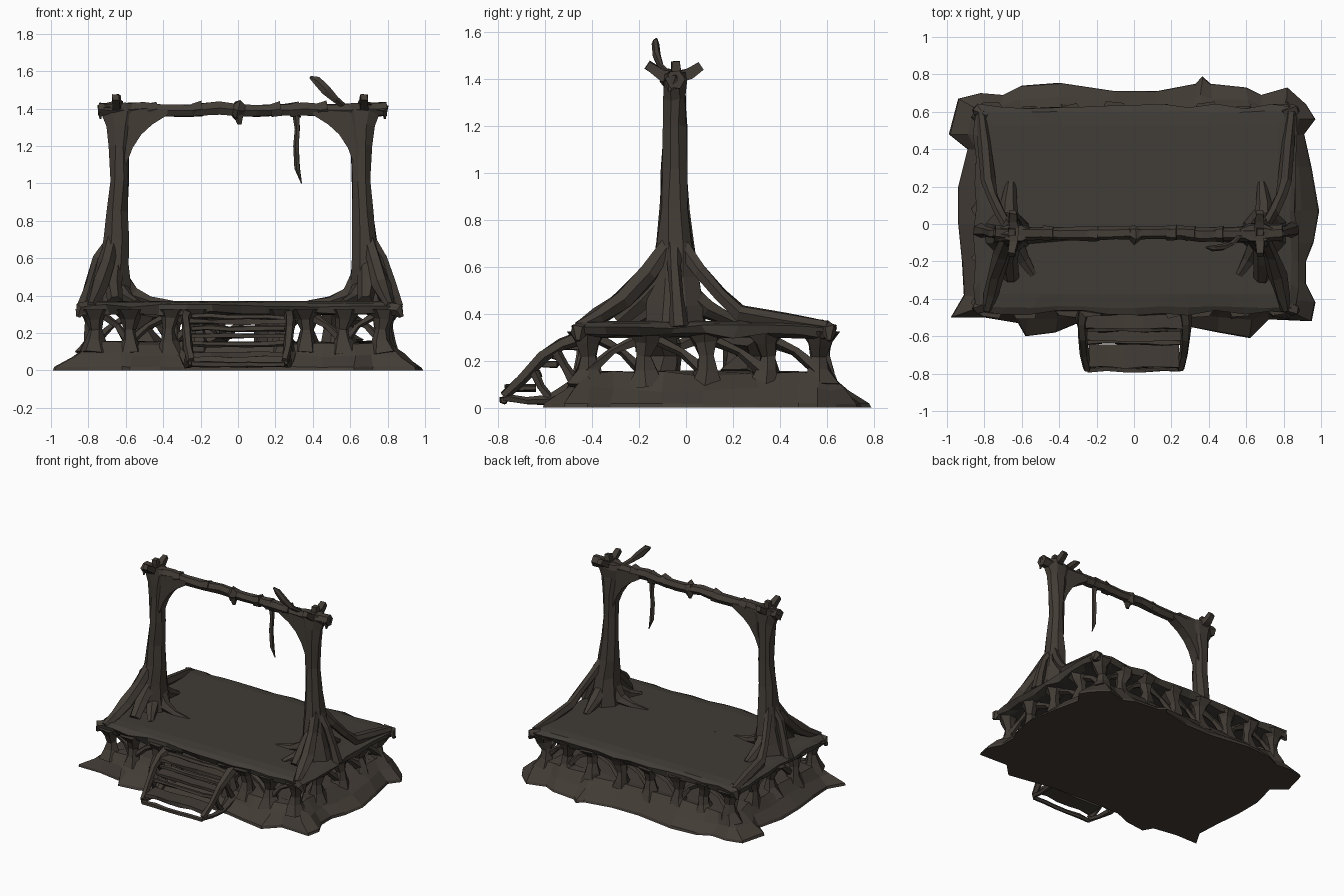
import bpy, bmesh, math, random
from mathutils import Vector

random.seed(7)


def material(name, rgb):
    m = bpy.data.materials.new(name)
    m.diffuse_color = (*rgb, 1)
    return m


WOOD = material("dark_wood", (0.055, 0.045, 0.036))
DECK = material("deck_grey_brown", (0.052, 0.045, 0.037))


def jit(a):
    return random.uniform(-a, a)


def loft(name, rings, mat=WOOD):
    """Skin a list of equal-length vertex rings and cap both ends."""
    bm = bmesh.new()
    vs = [[bm.verts.new(p) for p in r] for r in rings]
    n = len(vs[0])
    for a, b in zip(vs, vs[1:]):
        for i in range(n):
            j = (i + 1) % n
            bm.faces.new((a[i], a[j], b[j], b[i]))
    bm.faces.new(vs[0][::-1])
    bm.faces.new(vs[-1])
    bmesh.ops.recalc_face_normals(bm, faces=bm.faces)
    me = bpy.data.meshes.new(name)
    bm.to_mesh(me)
    bm.free()
    me.materials.append(mat)
    ob = bpy.data.objects.new(name, me)
    bpy.context.collection.objects.link(ob)
    return ob


def tube(name, pts, sides=6, rough=0.15, mat=WOOD, flat=1.0):
    """Faceted branch through points (x, y, z, radius)."""
    ps = [Vector(p[:3]) for p in pts]
    d = ps[-1] - ps[0]
    k = min(range(3), key=lambda i: abs(d[i]))
    ref = Vector([1.0 if i == k else 0.0 for i in range(3)])
    rings = []
    for i, p in enumerate(ps):
        t = (ps[min(i + 1, len(ps) - 1)] - ps[max(i - 1, 0)]).normalized()
        u = t.cross(ref).normalized()
        v = t.cross(u)
        ring = []
        for s in range(sides):
            a = 2 * math.pi * (s + 0.5) / sides
            r = pts[i][3] * (1 + jit(rough))
            ring.append(p + u * math.cos(a) * r + v * math.sin(a) * r * flat)
        rings.append(ring)
    return loft(name, rings, mat)


def box(name, c, size, j=0.008, mat=WOOD):
    """Rough plank along x, split in segments."""
    rings = []
    for i in range(6):
        x = c[0] + size[0] * (i / 5 - 0.5)
        rings.append([(x, c[1] + sy * size[1] / 2 + jit(j), c[2] + sz * size[2] / 2 + jit(j))
                      for sy, sz in ((-1, -1), (1, -1), (1, 1), (-1, 1))])
    return loft(name, rings, mat)


# ---- earth and root mound ----
outline = [(-.99, .48), (-.94, .67), (-.82, .70), (-.7, .69), (-.6, .74), (-.4, .755), (-.1, .71),
           (.12, .71), (.33, .75), (.365, .79), (.41, .75), (.6, .73), (.68, .69), (.82, .73),
           (.92, .64), (.97, .56), (.91, .48), (.95, .3), (.99, .07), (.96, -.1), (.92, -.2),
           (.92, -.32), (.97, -.42), (.95, -.52), (.72, -.51), (.62, -.61), (.45, -.58),
           (.3, -.55), (0, -.53), (-.3, -.53), (-.42, -.58), (-.58, -.60), (-.62, -.53),
           (-.8, -.5), (-.98, -.5), (-.91, -.38), (-.92, -.2), (-.94, 0), (-.94, .2), (-.89, .4)]


def mound_ring(f, z, j):
    ring = []
    for x, y in outline:
        ix, iy = max(-.78, min(.79, x)), max(-.43, min(.6, y))
        ring.append((x + (ix - x) * f + jit(j), y + (iy - y) * f + jit(j), z + jit(j)))
    return ring


loft("root_mound", [[(x, y, 0) for x, y in outline], mound_ring(0.04, .018, 0.003),
                    mound_ring(.5, .08, .012), mound_ring(.95, .145, .012),
                    [(x * .9, y * .9 + .01, z) for x, y, z in mound_ring(1, .15, .01)]])


# ---- deck slab with a ragged edge ----
def deck_ring(inset, z, jx, jz):
    x0, x1, y0, y1 = -.85 + inset, .87 - inset, -.475 + inset, .63 - inset
    ring = []
    corners = [(x0, y0), (x1, y0), (x1, y1), (x0, y1)]
    for (ax, ay), (bx, by), n in zip(corners, corners[1:] + corners[:1], (12, 8, 12, 8)):
        for i in range(n):
            t = i / n
            ring.append((ax + (bx - ax) * t + jit(jx), ay + (by - ay) * t + jit(jx), z + jit(jz)))
    return ring


loft("deck", [deck_ring(.07, .30, .01, .004), deck_ring(.015, .305, .012, .014),
              deck_ring(0, .345, .014, .008), deck_ring(.03, .362, .006, .004),
              deck_ring(.1, .37, 0, 0)], DECK)

# torn drips at the deck corners
for x, y in ((-.84, -.45), (.86, -.46), (.86, .61), (-.84, .61)):
    s = 1 if x > 0 else -1
    tube("deck_corner_drip", [(x - s * .06, y * .95, .335, .04), (x, y, .325, .035),
                              (x + s * .015, y, .285, .012)], 5)

# ---- pillars and arching roots under the deck ----
front = [(x, -.42) for x in (-.77, -.58, -.36, -.22, .23, .36, .57, .78)]
back = [(x, .57) for x in (.78, .58, .38, .14, -.1, -.35, -.56, -.77)]
right = [(.78, y) for y in (-.42, -.17, .08, .34, .57)]
left = [(-.77, y) for y in (.57, .32, .08, -.18, -.42)]
for x, y in front + back + right[1:-1] + left[1:-1]:
    dx, dy = jit(.015), jit(.015)
    tube("deck_pillar", [(x, y, .09, .085), (x + dx, y + dy, .16, .05), (x + dx, y + dy, .22, .034),
                         (x, y, .275, .05), (x, y, .325, .085)], 6, .22)
for run in (front[:4], front[4:], right, back, left):
    for (ax, ay), (bx, by) in zip(run, run[1:]):
        if random.random() < .5:
            ax, ay, bx, by = bx, by, ax, ay
        mx, my = ax * .6 + bx * .4, ay * .6 + by * .4
        tube("arch_root", [(ax, ay, .15, .03), (mx * .98, my * .98, .24, .018),
                           (bx * .97, by * .97, .31, .03)], 5, .25)
for x in (-.5, -.15, .2, .55):
    for y in (-.12, .25):
        tube("inner_root", [(x, y, .12, .11), (x + jit(.05), y + jit(.05), .22, .06),
                            (x, y, .31, .11)], 6, .25)

# ---- front stairs ----
for s in (-1, 1):
    def stair_part(name, path):
        tube(name, [(s * x, y, z, r) for x, y, z, r in path], 5, .2)
    stair_part("stair_stringer", [(.27, -.44, .30, .035), (.28, -.53, .27, .028), (.275, -.61, .22, .026),
                                  (.265, -.70, .12, .024), (.25, -.775, .05, .022)])
    stair_part("stair_ground_root", [(.25, -.775, .045, .018), (.26, -.68, .028, .018),
                                     (.27, -.58, .03, .022), (.28, -.46, .09, .04)])
    stair_part("stair_strut", [(.268, -.655, .17, .022), (.265, -.62, .09, .016), (.265, -.57, .03, .022)])
    stair_part("stair_strut", [(.275, -.56, .25, .022), (.275, -.52, .18, .018), (.275, -.47, .10, .03)])
for y, z, d, w in ((-.51, .262, .10, .52), (-.585, .185, .08, .50), (-.705, .085, .125, .48)):
    box("stair_tread", (0, y, z, ), (w, d, .026), .006)
for y, z in ((-.47, .285), (-.56, .225), (-.63, .14), (-.775, .035)):
    tube("stair_rung", [(-.25 + i * .1, y + jit(.006), z + jit(.006), .016) for i in range(6)], 5, .25)

# ---- two posts with brackets, buttress roots and cross arms ----
for s in (-1, 1):
    def X(x):
        return s * x + .012

    rows = [(.355, .69, .12, .13), (.44, .68, .095, .12), (.56, .672, .08, .10), (.70, .663, .068, .078),
            (.85, .655, .056, .06), (1.02, .648, .05, .055), (1.2, .648, .054, .052),
            (1.31, .643, .075, .05), (1.385, .645, .10, .048), (1.425, .65, .09, .042)]
    rings = []
    for z, cx, rx, ry in rows:
        ring = []
        for i in range(8):
            a = math.pi * (i + .5) / 4
            ring.append((X(cx + math.cos(a) * rx * 1.06 + jit(.006)),
                         -.048 + math.sin(a) * ry * 1.06 + jit(.006), z + jit(.008)))
        rings.append(ring)
    loft("post", rings)
    # curved bracket web below the beam
    prof = [(.61, 1.10), (.575, 1.19), (.53, 1.26), (.47, 1.315), (.39, 1.365), (.39, 1.395), (.66, 1.40), (.66, 1.15)]
    loft("post_bracket", [[(X(x), y, z) for x, z in prof] for y in (-.085, -.015)])

    def root(name, path, n=6):
        tube(name, [(X(x), y, z, r) for x, y, z, r in path], n, .2)
    root("front_buttress", [(.685, -.07, .70, .035), (.72, -.16, .57, .042), (.755, -.27, .455, .045),
                            (.78, -.37, .39, .04), (.80, -.46, .345, .025)])
    root("front_inner_root", [(.67, -.08, .58, .045), (.68, -.19, .46, .05), (.67, -.29, .37, .04)])
    root("back_buttress", [(.685, -.02, .69, .032), (.73, .06, .58, .03), (.77, .15, .48, .03),
                           (.795, .23, .405, .038), (.81, .42, .372, .035), (.83, .60, .345, .025)])
    root("back_inner_root", [(.68, 0, .50, .05), (.68, .09, .42, .045), (.67, .22, .36, .025)])
    root("outer_buttress", [(.70, -.05, .69, .03), (.76, -.05, .60, .03), (.80, -.04, .47, .03),
                            (.835, -.03, .34, .04)])
    root("inner_toe", [(.63, -.05, .47, .06), (.575, -.06, .40, .045), (.48, -.07, .37, .025),
                       (.36, -.08, .362, .012)])
    root("front_toe", [(.65, -.1, .44, .05), (.60, -.19, .385, .035), (.55, -.27, .36, .02)])
    # forked cross arm on the post head
    root("cross_arm", [(.665, -.165, 1.46, .026), (.66, -.10, 1.415, .032), (.655, -.02, 1.41, .034),
                       (.66, .02, 1.425, .03), (.66, .065, 1.455, .026)], 4)
    root("head_peg", [(.66, -.04, 1.39, .03), (.665, -.045, 1.475, .024)], 4)

# ---- top beam, with knots ----
xs = [-.745, -.66, -.5, -.4, -.25, -.1, 0, .1, .25, .36, .5, .66, .795]
tube("top_beam", [(x, -.05 + jit(.008), 1.395 + jit(.008), .036 if abs(x) < .6 else .042) for x in xs], 6, .15)
tube("beam_knot", [(-.03, -.05, 1.40, .035), (0, -.05, 1.39, .055), (.035, -.05, 1.385, .035)], 6, .25)
tube("knot_drip", [(.005, -.06, 1.38, .03), (.01, -.06, 1.315, .012)], 5)
for x in (-.46, -.22, .2, .3, .45):
    tube("beam_wrap", [(x - .025, -.05, 1.39, .038), (x + .03, -.05, 1.398, .044)], 6, .2)
for s, x in ((-1, -.74), (1, .79)):
    tube("beam_end_thorn", [(x - s * .1, -.05, 1.40, .04), (x, -.06, 1.395, .03), (x - s * .005, -.07, 1.345, .006)], 5)

# ---- leaf blade and hanging vine ----
tube("leaf_blade", [(.385, -.125, 1.568, .008), (.42, -.13, 1.55, .026), (.47, -.125, 1.50, .03),
                    (.52, -.105, 1.45, .02), (.57, -.06, 1.41, .016)], 6, .08, WOOD, .6)
tube("hanging_vine", [(.31, -.05, 1.39, .022), (.318, -.05, 1.29, .014), (.312, -.052, 1.2, .015),
                      (.318, -.05, 1.08, .015), (.34, -.045, 1.0, .003)], 5, .15)
